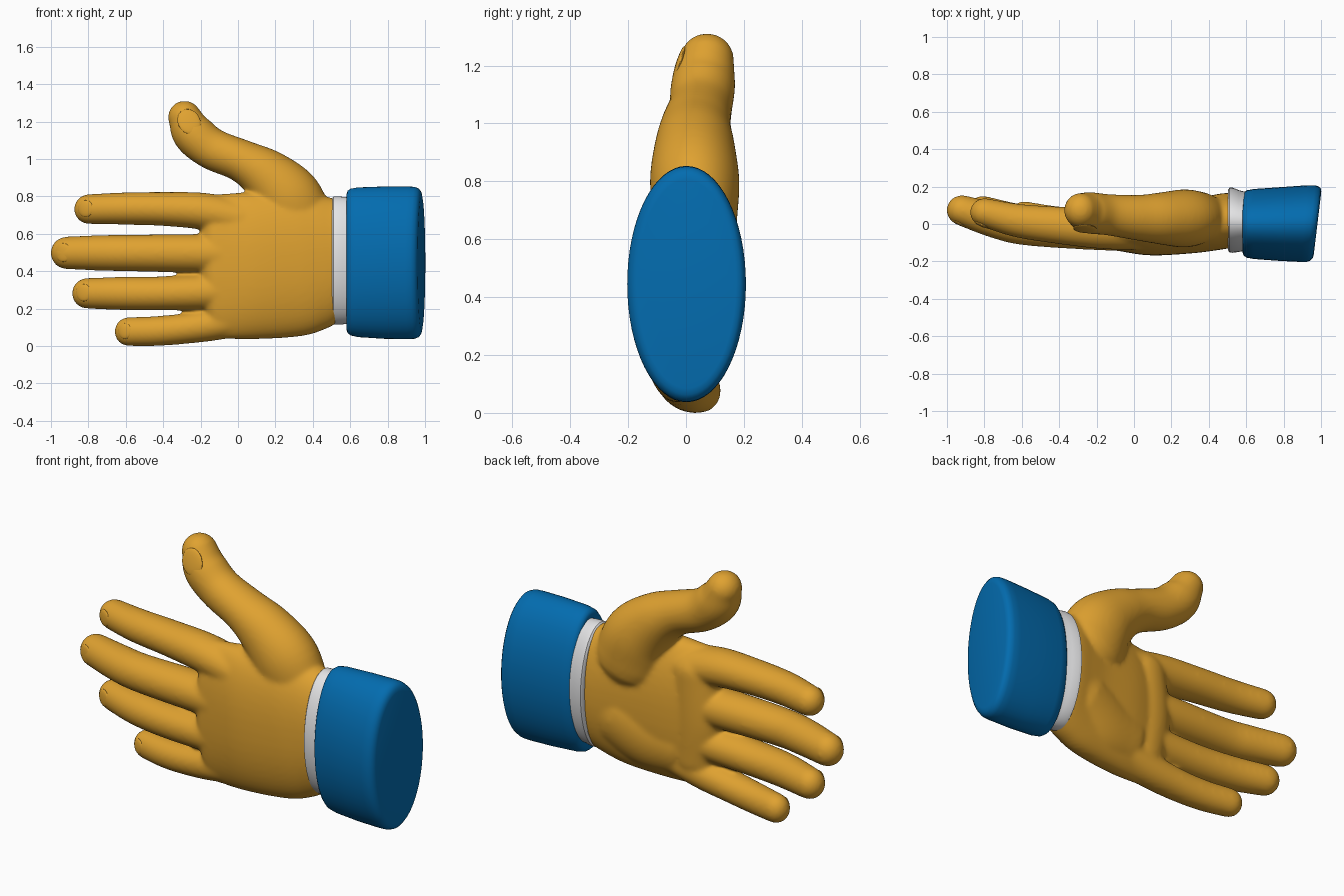
import bpy, bmesh, math
from mathutils import Vector, Matrix


def material(name, rgb):
    m = bpy.data.materials.new(name)
    m.diffuse_color = (*rgb, 1)
    return m


GOLD = material("golden skin", (0.74, 0.36, 0.03))
BLUE = material("blue cloth", (0.001, 0.15, 0.43))
WHITE = material("white cloth", (0.78, 0.78, 0.79))


def skin_rings(bm, rings):
    """Bridge closed rings of points and cap both ends."""
    loops = [[bm.verts.new(p) for p in r] for r in rings]
    n = len(loops[0])
    faces = [bm.faces.new((a[i], a[(i + 1) % n], b[(i + 1) % n], b[i]))
             for a, b in zip(loops, loops[1:]) for i in range(n)]
    faces += [bm.faces.new(loops[0]), bm.faces.new(loops[-1])]
    bmesh.ops.recalc_face_normals(bm, faces=faces)


def finish(name, bm, mat):
    me = bpy.data.meshes.new(name)
    bm.to_mesh(me)
    bm.free()
    me.materials.append(mat)
    ob = bpy.data.objects.new(name, me)
    bpy.context.collection.objects.link(ob)
    bpy.ops.object.select_all(action='DESELECT')
    ob.select_set(True)
    bpy.context.view_layer.objects.active = ob
    return ob


def spline(pts, steps=6):
    """Smooth curve through the control rows."""
    rows = [Vector(p) for p in pts]
    rows = [2 * rows[0] - rows[1]] + rows + [2 * rows[-1] - rows[-2]]
    out = []
    for a, b, c, d in zip(rows, rows[1:], rows[2:], rows[3:]):
        for i in range(steps):
            t = i / steps
            out.append(0.5 * (2 * b + (c - a) * t + (2 * a - 5 * b + 4 * c - d) * t * t
                              + (3 * b - a - 3 * c + d) * t ** 3))
    return out + [rows[-2]]


def oval(t, power):
    c, s = math.cos(t), math.sin(t)
    return (math.copysign(abs(c) ** (2 / power), c), math.copysign(abs(s) ** (2 / power), s))


def limb(bm, pts, power=2.0, n=28):
    """Round-ended tube; rows are x, y, z, half width, half depth."""
    rows = spline(pts)
    pos = [Vector(r[:3]) for r in rows]
    stations = []
    last = len(rows) - 1
    for i, r in enumerate(rows):
        tan = (pos[min(i + 1, last)] - pos[max(i - 1, 0)]).normalized()
        stations.append((pos[i], tan, r[3], r[4]))

    def cap(st, sign):
        p, tan, w, d = st
        length = min(w, d)
        return [(p + sign * tan * length * math.sin(a), tan, w * math.cos(a), d * math.cos(a))
                for a in (math.radians(k) for k in (20, 40, 58, 74, 85))]

    stations = cap(stations[0], -1)[::-1] + stations + cap(stations[-1], 1)
    rings = []
    for p, tan, w, d in stations:
        side = Vector((-tan.z, 0, tan.x)).normalized()
        depth = tan.cross(side)
        ring = []
        for k in range(n):
            c, s = oval(2 * math.pi * k / n, power)
            ring.append(p + side * w * c + depth * d * s)
        rings.append(ring)
    skin_rings(bm, rings)


# Hand: overlapping palm, mounds, fingers and thumb fused into one skin
bm = bmesh.new()
limb(bm, [(-0.10, -0.035, 0.425, 0.387, 0.107), (0.08, -0.028, 0.43, 0.394, 0.14),
          (0.30, -0.012, 0.44, 0.390, 0.145), (0.42, 0.005, 0.45, 0.367, 0.147),
          (0.50, 0.018, 0.456, 0.34, 0.148), (0.55, 0.017, 0.457, 0.325, 0.145)], power=2.2, n=48)
# index, middle, ring, little finger
limb(bm, [(-0.80, 0.062, 0.732, 0.08, 0.077), (-0.62, 0.018, 0.735, 0.086, 0.09),
          (-0.40, -0.007, 0.733, 0.091, 0.10), (-0.18, -0.025, 0.72, 0.099, 0.108),
          (0.02, -0.03, 0.68, 0.10, 0.11)])
limb(bm, [(-0.92, 0.073, 0.498, 0.087, 0.082), (-0.74, 0.018, 0.498, 0.095, 0.094),
          (-0.57, -0.015, 0.497, 0.098, 0.10), (-0.20, -0.03, 0.495, 0.104, 0.11),
          (0.0, -0.035, 0.49, 0.10, 0.11)])
limb(bm, [(-0.81, 0.073, 0.282, 0.082, 0.078), (-0.62, 0.018, 0.281, 0.089, 0.09),
          (-0.42, -0.012, 0.281, 0.091, 0.097), (-0.18, -0.028, 0.288, 0.096, 0.104),
          (0.02, -0.03, 0.30, 0.10, 0.11)])
limb(bm, [(-0.59, 0.052, 0.077, 0.077, 0.07), (-0.44, 0.02, 0.080, 0.08, 0.078),
          (-0.28, -0.002, 0.094, 0.082, 0.085), (-0.10, -0.015, 0.122, 0.088, 0.092),
          (0.08, -0.02, 0.17, 0.09, 0.10)])
# thumb running into the thumb mound
limb(bm, [(-0.285, 0.073, 1.222, 0.09, 0.094), (-0.24, 0.06, 1.137, 0.112, 0.111),
          (-0.14, 0.05, 1.055, 0.111, 0.11), (0.02, 0.034, 0.99, 0.114, 0.122),
          (0.15, 0.03, 0.912, 0.145, 0.14), (0.265, 0.03, 0.795, 0.18, 0.155),
          (0.32, 0.035, 0.66, 0.19, 0.142)], n=36)
# heel mound below the thumb mound, and the pad ridge behind the fingers
limb(bm, [(0.06, -0.01, 0.24, 0.17, 0.115), (0.22, -0.005, 0.27, 0.20, 0.136),
          (0.38, 0.01, 0.34, 0.20, 0.145)], n=36)
limb(bm, [(-0.05, -0.005, 0.19, 0.13, 0.09), (-0.07, -0.002, 0.42, 0.15, 0.098),
          (-0.06, -0.002, 0.68, 0.13, 0.097)], n=36)
hand = finish("hand", bm, GOLD)
mod = hand.modifiers.new("fuse", 'REMESH')
mod.mode = 'VOXEL'
mod.voxel_size = 0.009
mod.use_smooth_shade = True
mod = hand.modifiers.new("soften", 'SMOOTH')
mod.factor = 0.5
mod.iterations = 22
for m in ("fuse", "soften"):
    bpy.ops.object.modifier_apply(modifier=m)
bpy.ops.object.shade_smooth()


# Nails: thin discs nearly flush with each tip: x, y, z, half length, half width, turns about z, x, y
NAILS = {"thumb_nail": (-0.262, -0.025, 1.20, 0.072, 0.06, 0, -17, 65),
         "index_nail": (-0.815, -0.002, 0.735, 0.045, 0.045, -24, 0, 0),
         "middle_nail": (-0.935, 0.006, 0.50, 0.048, 0.05, -24, 0, 0),
         "ring_nail": (-0.825, 0.009, 0.285, 0.045, 0.046, -24, 0, 0),
         "little_nail": (-0.605, -0.003, 0.080, 0.04, 0.042, -24, 0, 0)}
for name, (x, y, z, a, b, rz, rx, ry) in NAILS.items():
    turn = Matrix.Translation((x, y, z))
    for angle, axis in ((rz, 'Z'), (rx, 'X'), (ry, 'Y')):
        turn = turn @ Matrix.Rotation(math.radians(angle), 4, axis)
    bm = bmesh.new()
    bmesh.ops.create_uvsphere(bm, u_segments=24, v_segments=12, radius=1,
                              matrix=turn @ Matrix.Diagonal((a, 0.012, b, 1)))
    finish(name, bm, GOLD)
    bpy.ops.object.shade_smooth()


# Sleeve pieces: oval rings along x; rows are x, y, z, half depth, half height, lean
def sleeve(name, rows, mat):
    bm = bmesh.new()
    rings = []
    for x, y, z, ry, rz, lean in rows:
        ring = []
        for k in range(64):
            c, s = oval(2 * math.pi * k / 64, 2)
            ring.append(Vector((x + lean * ry * c, y + ry * c, z + rz * s)))
        rings.append(ring)
    skin_rings(bm, rings)
    finish(name, bm, mat)
    bpy.ops.object.shade_smooth_by_angle(angle=math.radians(40))


sleeve("shirt_band", [(0.504, 0.02, 0.457, 0.145, 0.315, 0), (0.502, 0.02, 0.457, 0.160, 0.333, 0),
                      (0.510, 0.021, 0.457, 0.173, 0.342, 0), (0.528, 0.02, 0.457, 0.174, 0.343, 0),
                      (0.560, 0.016, 0.457, 0.165, 0.341, 0), (0.610, 0.013, 0.457, 0.155, 0.335, 0)],
       WHITE)
sleeve("jacket_cuff", [(0.584, 0, 0.45, 0.130, 0.340, 0), (0.580, 0, 0.45, 0.150, 0.362, 0),
                       (0.586, 0, 0.45, 0.168, 0.380, 0), (0.602, 0, 0.449, 0.180, 0.392, 0),
                       (0.640, 0, 0.448, 0.187, 0.400, 0), (0.780, 0, 0.446, 0.197, 0.407, 0.02),
                       (0.910, 0.002, 0.445, 0.205, 0.408, 0.08),
                       (0.945, 0.002, 0.445, 0.205, 0.406, 0.11),
                       (0.965, 0.002, 0.445, 0.198, 0.398, 0.12),
                       (0.977, 0.002, 0.445, 0.186, 0.382, 0.12),
                       (0.981, 0.002, 0.445, 0.170, 0.360, 0.12)], BLUE)
